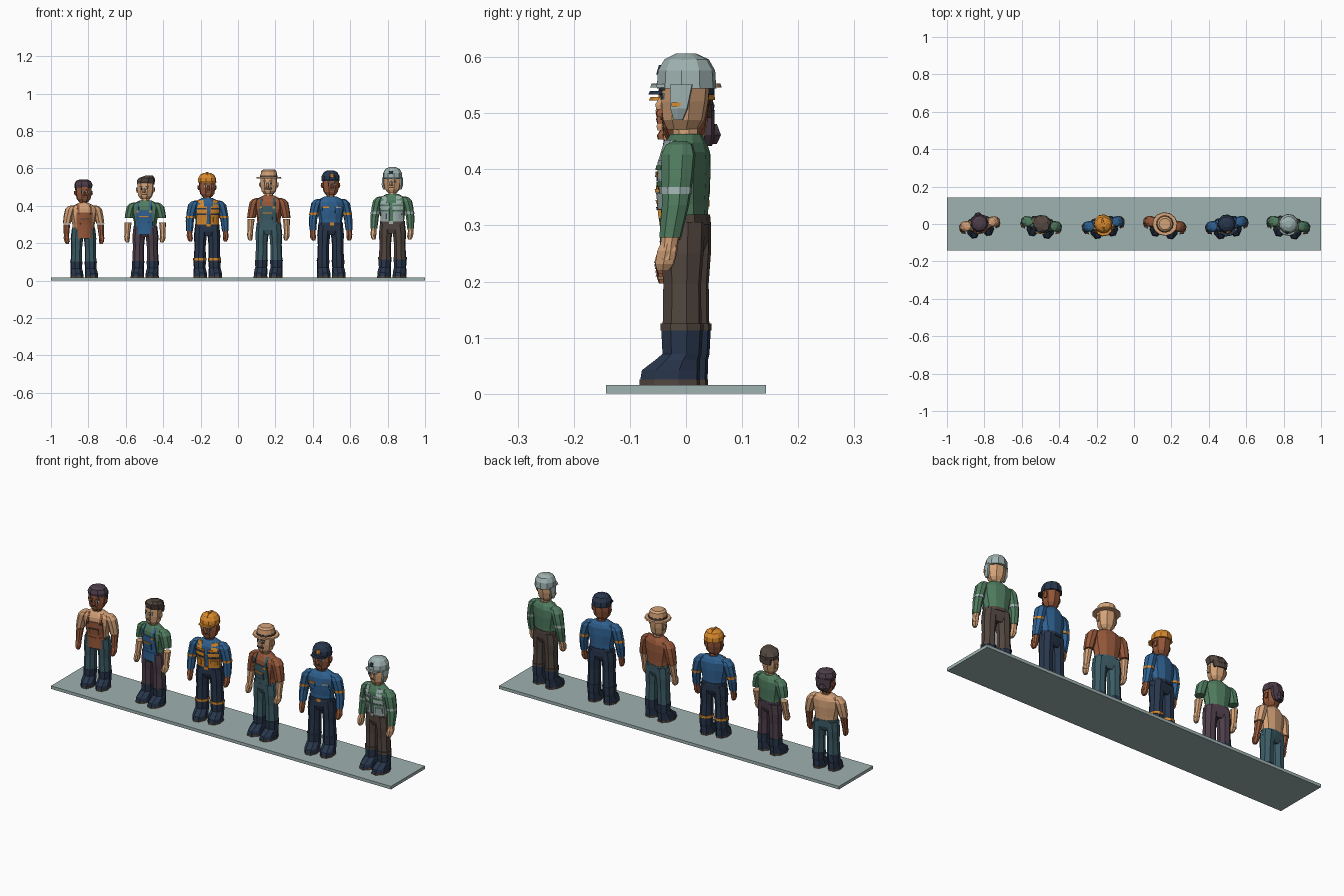
import bpy, bmesh, math
from mathutils import Matrix

if "Cube" in bpy.data.objects:
    bpy.data.objects.remove(bpy.data.objects["Cube"])

def linear(c):
    return tuple((v / 255 / 12.92) if v < 11 else ((v / 255 + 0.055) / 1.055) ** 2.4 for v in c) + (1,)

COLOURS = dict(pale=(158, 178, 176), navy=(40, 54, 76), teal=(60, 92, 102), plum=(78, 62, 74),
               umber=(82, 70, 63), green=(80, 124, 95), blue=(48, 98, 146), orange=(218, 138, 44),
               rust=(150, 88, 58), tan=(212, 162, 120))
MATS = {}
for key, col in COLOURS.items():
    MATS[key] = bpy.data.materials.new(key)
    MATS[key].diffuse_color = linear(col)

place = Matrix()      # transform of the figure being built
prefix = ""

def finish(name, bm, mat):
    bmesh.ops.recalc_face_normals(bm, faces=bm.faces)
    bm.transform(place)
    me = bpy.data.meshes.new(prefix + name)
    bm.to_mesh(me)
    bm.free()
    me.materials.append(MATS[mat])
    bpy.context.collection.objects.link(bpy.data.objects.new(prefix + name, me))

def loft(name, mat, rings, n=8):
    """Stack of n-sided rings: (z, x, y, rx, ry)."""
    bm = bmesh.new()
    k = 1 / math.cos(math.pi / n)
    rows = []
    for z, x, y, rx, ry in rings:
        rows.append([bm.verts.new((x + k * rx * math.sin((i + .5) * math.tau / n),
                                   y + k * ry * math.cos((i + .5) * math.tau / n), z)) for i in range(n)])
    for a, b in zip(rows, rows[1:]):
        for i in range(n):
            bm.faces.new((a[i], a[(i + 1) % n], b[(i + 1) % n], b[i]))
    bm.faces.new(rows[0])
    bm.faces.new(rows[-1])
    finish(name, bm, mat)

def at_height(rings, z):
    z = min(max(z, rings[0][0]), rings[-1][0])
    for a, b in zip(rings, rings[1:]):
        if a[0] <= z <= b[0]:
            t = (z - a[0]) / (b[0] - a[0])
            return [p + (q - p) * t for p, q in zip(a, b)]

def patch(name, mat, rings, x0, x1, z0, z1, off=.005, thick=.006, side=-1):
    """Plate that follows the front (or back) of a lofted body."""
    bm = bmesh.new()
    nx, nz = max(1, round((x1 - x0) / .02)), max(1, round((z1 - z0) / .03))
    layers = []
    for o in (off, off - thick):
        grid = []
        for j in range(nz + 1):
            z = z0 + (z1 - z0) * j / nz
            _, _, cy, rx, ry = at_height(rings, z)
            row = []
            for i in range(nx + 1):
                x = x0 + (x1 - x0) * i / nx
                row.append(bm.verts.new((x, cy + side * (ry * math.sqrt(max(.12, 1 - (x / rx) ** 2)) + o), z)))
            grid.append(row)
        layers.append(grid)
    for g in layers:
        for j in range(nz):
            for i in range(nx):
                bm.faces.new((g[j][i], g[j][i + 1], g[j + 1][i + 1], g[j + 1][i]))
    def rim(g):
        return ([g[0][i] for i in range(nx)] + [g[j][nx] for j in range(nz)] +
                [g[nz][i] for i in range(nx, 0, -1)] + [g[j][0] for j in range(nz, 0, -1)])
    a, b = rim(layers[0]), rim(layers[1])
    for i in range(len(a)):
        m = (i + 1) % len(a)
        bm.faces.new((a[i], a[m], b[m], b[i]))
    finish(name, bm, mat)

TORSO = [(.285, 0, 0, .060, .036), (.32, 0, 0, .061, .037), (.375, 0, -.002, .073, .042),
         (.415, 0, -.001, .075, .040), (.432, 0, 0, .058, .034), (.447, 0, 0, .030, .026)]
HEAD = [(.455, 0, -.006, .024, .026), (.472, 0, -.004, .037, .035), (.505, 0, -.002, .043, .039),
        (.545, 0, 0, .043, .040), (.568, 0, 0, .032, .032), (.576, 0, 0, .016, .016)]

def body(skin, shirt, trousers, sleeve):
    loft("torso", shirt, TORSO, 10)
    loft("hips", trousers, [(.235, 0, 0, .045, .028), (.26, 0, 0, .067, .037), (.30, 0, 0, .063, .038)], 10)
    loft("neck", skin, [(.43, 0, 0, .021, .022), (.47, 0, 0, .021, .022)])
    for s, lr in ((1, "left"), (-1, "right")):
        x = s * .038
        loft(lr + "_leg", trousers, [(.085, x * 1.08, 0, .031, .033), (.18, x * 1.03, 0, .029, .032),
                                     (.235, x, 0, .033, .036), (.29, x * .9, 0, .031, .037)])
        loft(lr + "_boot", "navy", [(.009, x * 1.1, -.022, .033, .051), (.026, x * 1.1, -.020, .033, .050),
                                    (.044, x * 1.1, -.008, .032, .038), (.055, x * 1.1, 0, .030, .033),
                                    (.097, x * 1.08, 0, .033, .035)])
        loft(lr + "_sole", "umber", [(0, x * 1.1, -.022, .034, .052), (.009, x * 1.1, -.022, .034, .052)])
        # arm hangs beside the torso, sleeve over the upper part
        arm = [(.222, s * .101, -.016, .013, .014), (.255, s * .1, -.012, .014, .015),
               (.32, s * .097, -.002, .018, .020), (.37, s * .088, 0, .021, .024),
               (.41, s * .078, 0, .023, .026), (.428, s * .068, 0, .016, .020), (.434, s * .06, 0, .006, .008)]
        loft(lr + "_forearm", skin, arm[:3])
        cut = at_height(arm, sleeve)
        loft(lr + "_sleeve", shirt, [(r[0], r[1], r[2], r[3] + .003, r[4] + .003)
                                     for r in [cut] + [a for a in arm if a[0] > sleeve + .005]])
        loft(lr + "_hand", skin, [(.203, s * .097, -.024, .007, .010), (.215, s * .099, -.021, .012, .016),
                                  (.238, s * .101, -.016, .014, .017), (.254, s * .101, -.013, .011, .013)], 6)
        loft(lr + "_thumb", skin, [(.217, s * .09, -.036, .004, .005), (.242, s * .094, -.026, .005, .006)], 5)
        loft(lr + "_ear", skin, [(.492, s * .044, .002, .004, .007), (.505, s * .047, .002, .006, .010),
                                 (.52, s * .047, .004, .005, .009)], 6)
    # head and face
    loft("head", skin, HEAD)
    for s, lr in ((1, "left"), (-1, "right")):
        xs = sorted((s * .011, s * .024))
        patch(lr + "_eye_white", "pale", HEAD, xs[0], xs[1], .509, .519, .003, .005)
        xs = sorted((s * .013, s * .020))
        patch(lr + "_pupil", "navy", HEAD, xs[0], xs[1], .508, .520, .005, .005)
        xs = sorted((s * .008, s * .026))
        patch(lr + "_eyebrow", "umber", HEAD, xs[0], xs[1], .524, .530, .005, .006)
    loft("nose", skin, [(.491, 0, -.043, .008, .010), (.499, 0, -.044, .008, .011), (.519, 0, -.040, .004, .004)], 6)
    patch("mouth", "umber", HEAD, -.012, .012, .479, .484, .004, .006)

def arm_bands(mat, z, h=.012):
    for s, lr in ((1, "left"), (-1, "right")):
        x = s * (.097 - (z - .32) * .18)
        loft(lr + "_arm_band", mat, [(z, x, -.001, .024, .026), (z + h, x - s * .002, -.001, .0245, .0265)])

def cuffs(mat, z=.097):
    for s, lr in ((1, "left"), (-1, "right")):
        loft(lr + "_cuff", mat, [(z, s * .041, 0, .034, .036), (z + .012, s * .041, 0, .034, .036)])

def belt(mat, buckle):
    loft("belt", mat, [(.286, 0, 0, .065, .041), (.303, 0, 0, .064, .040)], 10)
    patch("buckle", buckle, TORSO, -.011, .011, .287, .302, .008, .008)

def bib(mat, low, trim):
    patch("bib", mat, TORSO, -.046, .046, .29, .392, .007, .009)
    if low:
        patch("apron_skirt", mat, TORSO, -.05, .05, low, .30, .010, .010)
    patch("bib_pocket", mat, TORSO, -.026, .026, .318, .352, .012, .008)
    patch("pocket_trim", trim, TORSO, -.026, .026, .350, .356, .014, .008)
    for s, lr in ((1, "left"), (-1, "right")):
        xs = sorted((s * .030, s * .042))
        patch(lr + "_strap", mat, TORSO, xs[0], xs[1], .385, .438, .006, .008)
        patch(lr + "_strap_button", trim, TORSO, xs[0], xs[1], .378, .388, .011, .008)

def vest(mat, trim):
    for s, lr in ((1, "left"), (-1, "right")):
        xs = sorted((s * .010, s * .062))
        patch(lr + "_vest_panel", mat, TORSO, xs[0], xs[1], .30, .40, .007, .009)
        xs = sorted((s * .026, s * .056))
        patch(lr + "_vest_shoulder", mat, TORSO, xs[0], xs[1], .395, .436, .007, .009)
        patch(lr + "_vest_pocket", mat, TORSO, xs[0], xs[1], .312, .342, .013, .009)
        xs = sorted((s * .012, s * .062))
        patch(lr + "_vest_stripe", trim, TORSO, xs[0], xs[1], .352, .362, .010, .008)
        patch(lr + "_pocket_flap", trim, TORSO, xs[0], xs[1], .383, .391, .010, .008)

def dome(name, mat, low=.535, r=.049):
    loft(name, mat, [(low, 0, .001, r, r + .001), (.560, 0, .001, r - .002, r - .001),
                     (.580, 0, .001, r * .74, r * .76), (.590, 0, 0, r * .36, r * .36)], 10)

def visor(mat, z, reach=.03):
    loft("visor", mat, [(z, 0, -.036, .040, reach), (z + .006, 0, -.035, .040, reach - .002)])

def badge(mat):
    loft("badge", mat, [(.553, 0, -.048, .010, .005), (.570, 0, -.043, .009, .005)], 6)

def start(i, x, height, turn):
    global place, prefix
    sz = height / .59
    sx = (1 + sz) / 2
    place = (Matrix.Translation((x, 0, .016)) @ Matrix.Rotation(math.radians(turn), 4, 'Z')
             @ Matrix.Diagonal((sx, sx, sz, 1)))
    prefix = "worker_%d_" % i

# base plank
bm = bmesh.new()
bmesh.ops.create_cube(bm, size=1, matrix=Matrix.Translation((0, 0, .008)) @ Matrix.Diagonal((2, .286, .016, 1)))
finish("base_plank", bm, "pale")

# worker 1: apron, gathered hair
start(1, -.826, .525, 10)
body("rust", "tan", "teal", .325)
bib("rust", .235, "umber")
loft("hair_top", "plum", [(.538, 0, .005, .047, .044), (.560, 0, .004, .049, .047),
                          (.580, 0, .004, .040, .040), (.590, 0, .006, .020, .022)], 8)
loft("hair_back", "plum", [(.478, 0, .036, .024, .012), (.50, 0, .036, .038, .016), (.55, 0, .034, .042, .018)])
loft("hair_bun", "plum", [(.482, 0, .050, .010, .008), (.50, 0, .052, .019, .013), (.522, 0, .048, .012, .010)], 6)

# worker 2: short sleeves, blue apron, swept hair
start(2, -.495, .545, -10)
body("tan", "green", "plum", .345)
bib("blue", .25, "orange")
loft("hair_top", "umber", [(.540, 0, .005, .046, .042), (.560, .002, .003, .048, .046),
                           (.576, .008, -.003, .042, .042), (.590, .022, -.008, .020, .024)], 8)
loft("hair_back", "umber", [(.515, 0, .034, .034, .011), (.55, 0, .032, .040, .014)])

# worker 3: orange vest and hard hat
start(3, -.165, .56, 10)
body("rust", "blue", "navy", .262)
vest("orange", "navy")
arm_bands("orange", .335)
belt("navy", "orange")
cuffs("orange")
dome("hard_hat", "orange")
visor("orange", .534)
loft("hat_ridge", "orange", [(.555, 0, 0, .007, .049), (.582, 0, 0, .007, .037), (.594, 0, 0, .006, .020)])

# worker 4: overalls, brimmed hat, moustache
start(4, .165, .578, -10)
body("tan", "rust", "teal", .325)
bib("teal", 0, "orange")
loft("hat_brim", "tan", [(.541, 0, 0, .066, .062), (.548, 0, 0, .064, .060)], 12)
loft("hat_band", "umber", [(.548, 0, 0, .046, .046), (.557, 0, 0, .046, .046)], 12)
loft("hat_crown", "tan", [(.548, 0, 0, .045, .045), (.582, 0, 0, .040, .040), (.590, 0, 0, .030, .030)], 12)
patch("moustache", "umber", HEAD, -.020, .020, .482, .491, .007, .009)

# worker 5: blue shirt, peaked cap
start(5, .495, .573, 10)
body("rust", "blue", "navy", .262)
arm_bands("orange", .345)
belt("navy", "orange")
for s, lr in ((1, "left"), (-1, "right")):
    lo, hi = sorted((s * .018, s * .052))
    patch(lr + "_chest_pocket", "blue", TORSO, lo, hi, .352, .385, .006, .008)
    patch(lr + "_chest_stripe", "pale" if s > 0 else "orange", TORSO, lo, hi, .384, .391, .008, .008)
dome("cap", "navy", .532, .048)
visor("navy", .533)
badge("orange")

# worker 6: pale vest, helmet with ear covers
start(6, .826, .59, -10)
body("tan", "green", "umber", .262)
vest("pale", "green")
arm_bands("pale", .34)
belt("umber", "pale")
cuffs("umber")
dome("helmet", "pale", .528, .050)
visor("pale", .53, .026)
badge("navy")
for s, lr in ((1, "left"), (-1, "right")):
    loft(lr + "_ear_cover", "pale", [(.472, s * .044, -.006, .006, .008), (.492, s * .049, -.004, .007, .015),
                                     (.535, s * .048, 0, .007, .020)], 6)
    loft(lr + "_ear_clip", "orange", [(.496, s * .056, -.008, .003, .008), (.503, s * .056, -.008, .003, .008)], 6)

for m in bpy.data.materials:
    if m.users and not m.is_grease_pencil:
        m.use_nodes = True
        m.node_tree.nodes["Principled BSDF"].inputs["Base Color"].default_value = m.diffuse_color
